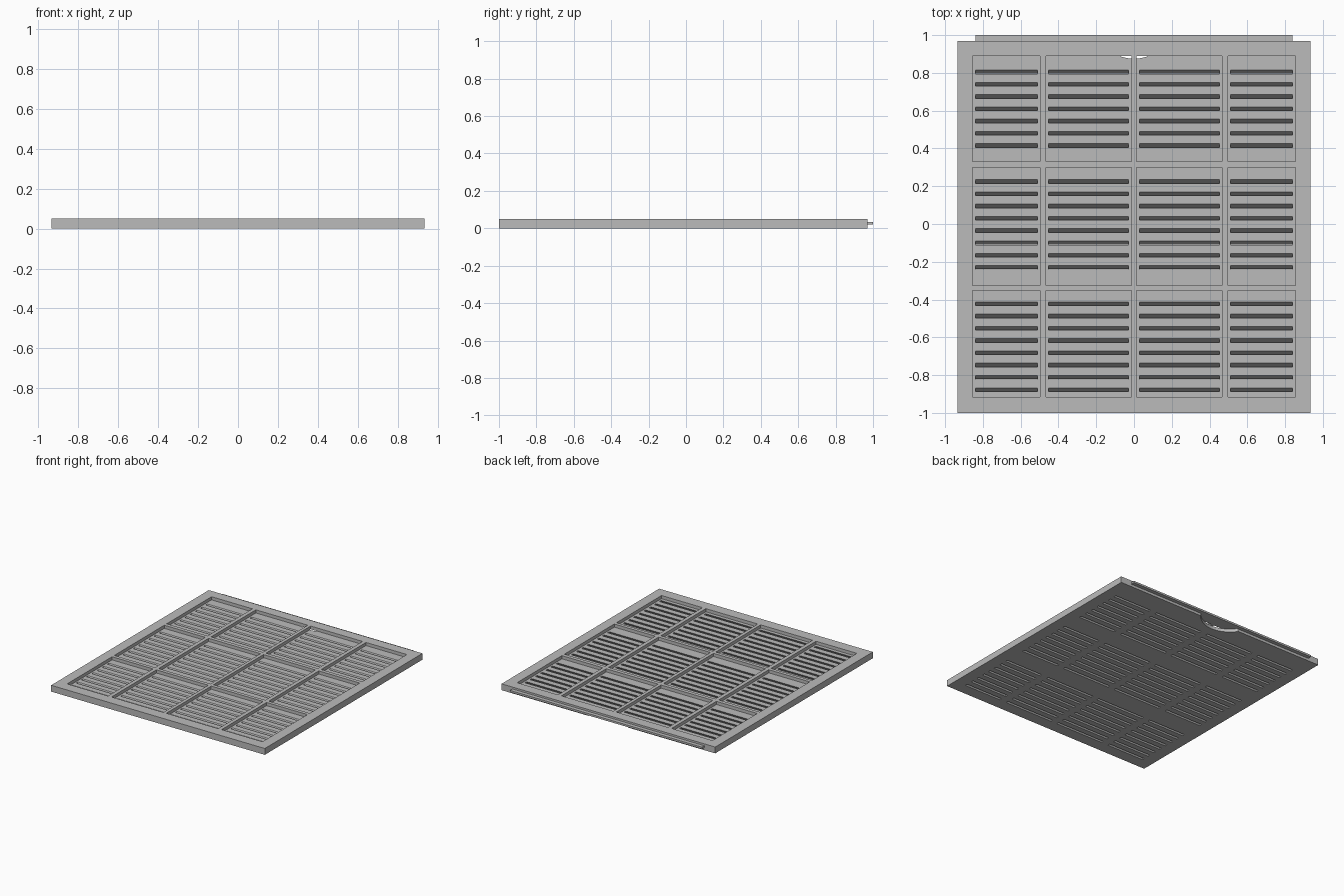
import bpy, bmesh, math

cube = bpy.data.objects.get("Cube")
if cube:
    bpy.data.objects.remove(cube, do_unlink=True)

GREY = (0.5, 0.5, 0.5, 1)
mat = bpy.data.materials.new("plain grey")
mat.use_nodes = True
mat.diffuse_color = GREY
mat.node_tree.nodes["Principled BSDF"].inputs["Base Color"].default_value = GREY

HEIGHT, FLOOR = 0.05, 0.025
SLOT, LEAN, PITCH = 0.02, 0.0195, 0.065


def add_box(bm, x, y, z, lean=0.0):
    """Box between limits; its top is shifted along y by lean."""
    made = bmesh.ops.create_cube(bm, size=1)["verts"]
    for v in made:
        up = v.co.z > 0
        v.co.x = x[v.co.x > 0]
        v.co.y = y[v.co.y > 0] + (lean if up else 0)
        v.co.z = z[up]


def finish(name, bm):
    bmesh.ops.recalc_face_normals(bm, faces=bm.faces)
    mesh = bpy.data.meshes.new(name)
    bm.to_mesh(mesh)
    bm.free()
    mesh.materials.append(mat)
    obj = bpy.data.objects.new(name, mesh)
    bpy.context.collection.objects.link(obj)
    return obj


def cut(target, name, bm):
    cutter = finish(name, bm)
    cutter.hide_render = True
    mod = target.modifiers.new(name, "BOOLEAN")
    mod.operation = "DIFFERENCE"
    mod.solver = "EXACT"
    mod.object = cutter
    bpy.context.view_layer.objects.active = target
    bpy.ops.object.modifier_apply(modifier=mod.name)
    bpy.data.objects.remove(cutter, do_unlink=True)


# Flat panel
bm = bmesh.new()
add_box(bm, (-0.935, 0.935), (-1, 0.97), (0, HEIGHT))
panel = finish("vent_panel", bm)

# Recessed bays and the leaning slots through their floors
half = [(0.013, 0.467), (0.497, 0.855)]
columns = half + [(-b, -a) for a, b in half]
rows = [(0.33, 0.89, 0.805, 7), (-0.325, 0.30, 0.225, 8), (-0.915, -0.353, -0.422, 8)]
bays, slots = bmesh.new(), bmesh.new()
extra = 0.01
slope = LEAN / FLOOR
for x0, x1 in columns:
    for y0, y1, first, count in rows:
        add_box(bays, (x0, x1), (y0, y1), (FLOOR, HEIGHT + extra))
        for i in range(count):
            y = first - i * PITCH - SLOT / 2 - LEAN - slope * extra
            add_box(slots, (x0 + 0.015, x1 - 0.015), (y, y + SLOT),
                    (-extra, FLOOR + extra), slope * (FLOOR + 2 * extra))
cut(panel, "bay_cutter", bays)
cut(panel, "slot_cutter", slots)

# Round finger notch under the back edge
bm = bmesh.new()
made = bmesh.ops.create_cone(bm, cap_ends=True, segments=64, radius1=0.21,
                             radius2=0.21, depth=2 * FLOOR)["verts"]
bmesh.ops.translate(bm, verts=made, vec=(0, 1.085, 0))
cut(panel, "notch_cutter", bm)

# Locating tongue along the back edge
bm = bmesh.new()
add_box(bm, (-0.84, 0.84), (0.97, 1.0), (0.02, 0.035))
finish("back_tongue", bm)
